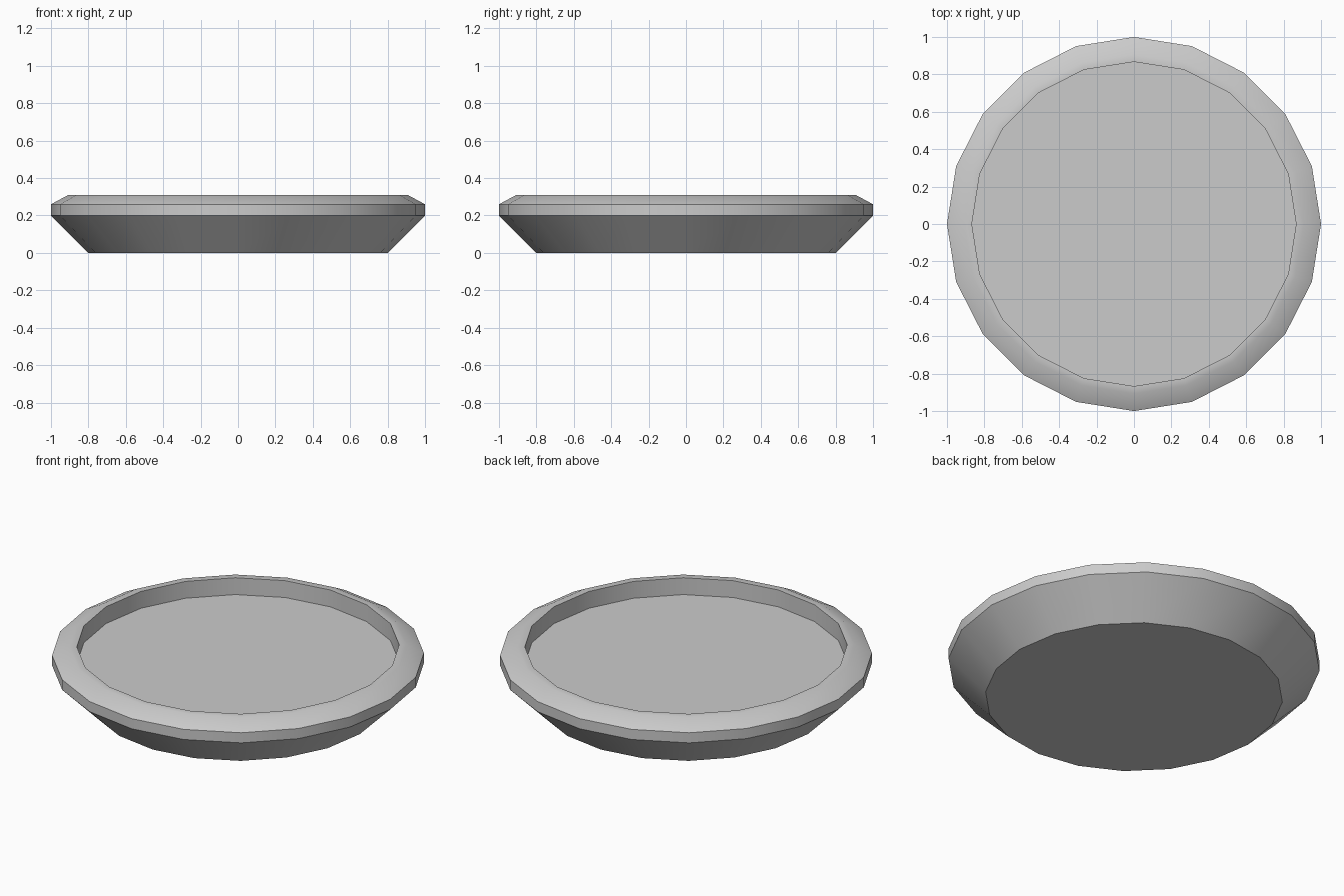
import bpy, bmesh, math

if "Cube" in bpy.data.objects:
    bpy.data.objects.remove(bpy.data.objects["Cube"])

SIDES = 20

# Half profile (radius, height) from underside, round the rim, down to the recessed floor
PROFILE = [(0.80, 0.0), (1.0, 0.2), (1.0, 0.26), (0.907, 0.31),
           (0.867, 0.31), (0.867, 0.21)]

bm = bmesh.new()
rings = []
for r, z in PROFILE:
    rings.append([bm.verts.new((r * math.cos(math.tau * i / SIDES),
                                r * math.sin(math.tau * i / SIDES), z))
                  for i in range(SIDES)])

# Walls and rim
for low, high in zip(rings, rings[1:]):
    for i in range(SIDES):
        j = (i + 1) % SIDES
        bm.faces.new((low[i], low[j], high[j], high[i]))

# Flat underside and recessed floor
bm.faces.new(list(reversed(rings[0])))
bm.faces.new(rings[-1])
bmesh.ops.recalc_face_normals(bm, faces=bm.faces)

mesh = bpy.data.meshes.new("round_dish")
bm.to_mesh(mesh)
bm.free()
dish = bpy.data.objects.new("round_dish", mesh)
bpy.context.collection.objects.link(dish)

# Smooth around the ring, crisp between bands
bpy.context.view_layer.objects.active = dish
dish.select_set(True)
bpy.ops.object.shade_smooth_by_angle(angle=math.radians(30))
